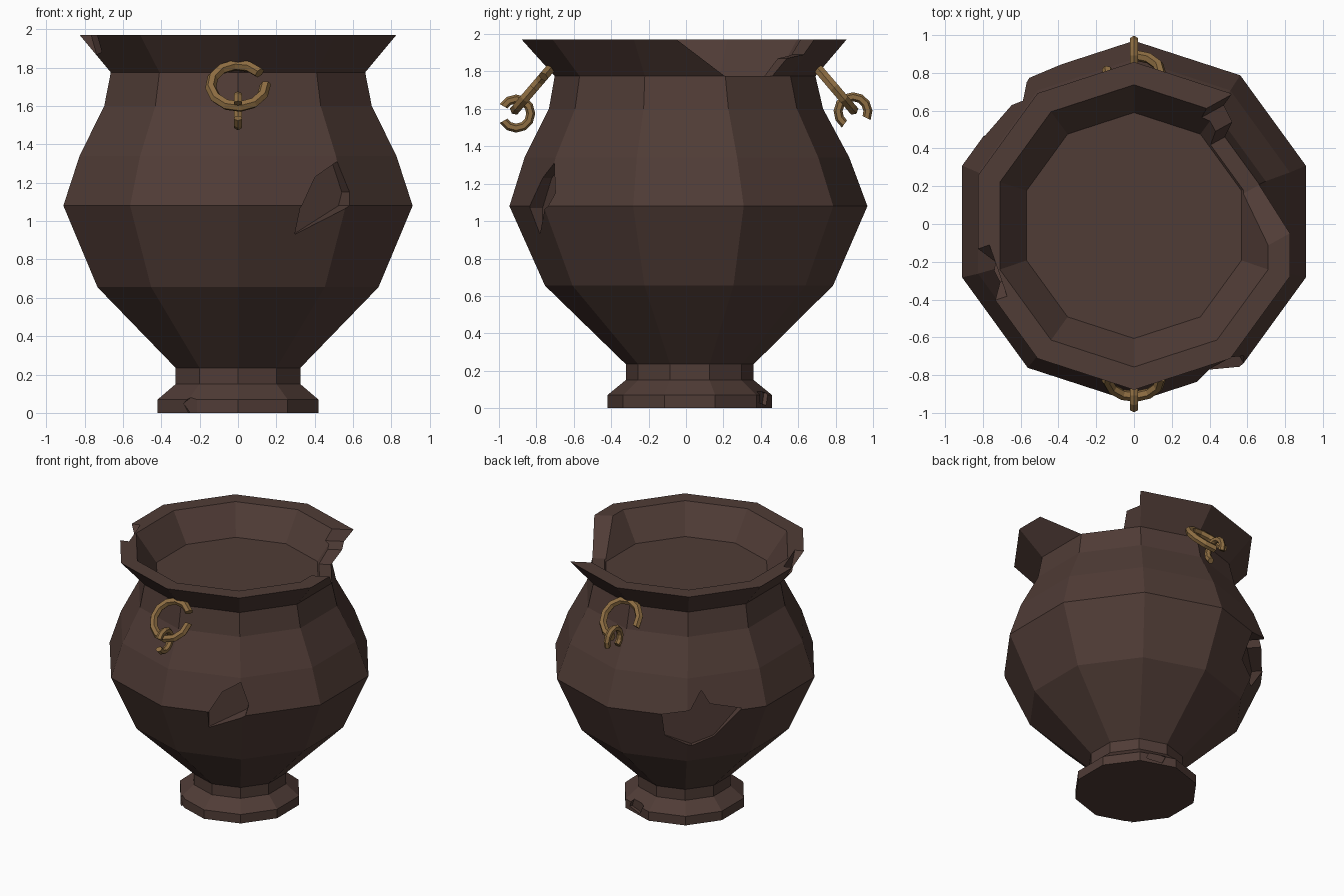
import bpy, bmesh
from math import sin, cos, radians, pi
from mathutils import Vector

if "Cube" in bpy.data.objects:
    bpy.data.objects.remove(bpy.data.objects["Cube"])

SIDES = 10


def material(name, color):
    m = bpy.data.materials.new(name)
    m.diffuse_color = (*color, 1)
    m.use_nodes = True
    m.node_tree.nodes["Principled BSDF"].inputs["Base Color"].default_value = m.diffuse_color
    return m


CLAY = material("dark_clay", (0.08, 0.045, 0.037))
BRASS = material("aged_brass", (0.27, 0.155, 0.055))


def make_object(name, bm, mat=None):
    bmesh.ops.recalc_face_normals(bm, faces=bm.faces)
    mesh = bpy.data.meshes.new(name)
    bm.to_mesh(mesh)
    bm.free()
    ob = bpy.data.objects.new(name, mesh)
    bpy.context.collection.objects.link(ob)
    if mat:
        mesh.materials.append(mat)
    return ob


def bridge(bm, a, b):
    n = len(a)
    for i in range(n):
        bm.faces.new((a[i], a[(i + 1) % n], b[(i + 1) % n], b[i]))


def skin(name, rings, mat=None):
    """Closed solid through a list of equal-sized point rings."""
    bm = bmesh.new()
    loops = [[bm.verts.new(p) for p in ring] for ring in rings]
    for a, b in zip(loops, loops[1:]):
        bridge(bm, a, b)
    bm.faces.new(loops[0])
    bm.faces.new(loops[-1])
    return make_object(name, bm, mat)


def chip(ob, angle, r_in, outline):
    """Cut an outline (tangent, z) radially into ob, down to distance r_in."""
    a = radians(angle)
    n, t = Vector((cos(a), sin(a), 0)), Vector((-sin(a), cos(a), 0))
    rings = [[n * r + t * u + Vector((0, 0, z)) for u, z in outline]
             for r in (r_in, 1.3)]
    cutter = skin("chip_cutter", rings)
    cutter.hide_render = True
    mod = ob.modifiers.new("chip", 'BOOLEAN')
    mod.operation, mod.solver, mod.object = 'DIFFERENCE', 'EXACT', cutter
    dg = bpy.context.evaluated_depsgraph_get()
    mesh = bpy.data.meshes.new_from_object(ob.evaluated_get(dg))
    ob.modifiers.clear()
    ob.data = mesh
    bpy.data.objects.remove(cutter)


# Pot body: (radius, z, y offset) from foot to rim, then inside down to the fill
profile = [(0.44, 0, 0.02), (0.44, 0.07, 0.02), (0.342, 0.15, 0.02),
           (0.342, 0.235, 0.02), (0.77, 0.655, 0.016), (0.957, 1.08, 0.013),
           (0.868, 1.34, 0.005), (0.733, 1.60, 0), (0.697, 1.775, -0.005),
           (0.868, 1.97, -0.01), (0.747, 1.97, -0.01), (0.598, 1.76, -0.008)]
pot = skin("pot_body",
           [[(r * sin(2 * pi * i / SIDES), r * cos(2 * pi * i / SIDES) + yc, z)
             for i in range(SIDES)] for r, z, yc in profile], CLAY)

# Broken rim, right side and left side
chip(pot, 29, 0.5, [(-0.49, 2.0), (-0.14, 1.775), (0.17, 1.775),
                    (0.22, 1.87), (0.32, 1.89), (0.36, 2.0)])
chip(pot, 199, 0.76, [(-0.17, 2.0), (-0.05, 1.86), (0.06, 1.88), (0.17, 2.0)])
# Belly chips, front right and back left
chip(pot, -61, 0.81, [(-0.12, 0.93), (0.15, 1.08), (0.17, 1.15),
                      (0.11, 1.31), (-0.02, 1.23), (-0.12, 1.07)])
chip(pot, 132, 0.80, [(-0.28, 1.08), (-0.08, 1.13), (0, 1.25), (0.06, 1.15),
                      (0.29, 1.09), (0.1, 0.86), (-0.06, 0.80), (-0.25, 0.88)])
# Foot chips
chip(pot, 72, 0.415, [(-0.08, 0.03), (0.04, 0.015), (0.07, 0.08), (-0.05, 0.11)])
chip(pot, 235, 0.41, [(-0.06, 0.05), (0.0, -0.02), (0.07, 0.03), (0.05, 0.12)])


def broken_ring(name, center, u, v, major, minor, start, end):
    """Open six-sided tube along an arc in the plane of u and v."""
    c, u, v = Vector(center), Vector(u).normalized(), Vector(v).normalized()
    w = u.cross(v)
    steps = max(3, round((end - start) / 30))
    rings = []
    for i in range(steps + 1):
        a = radians(start + (end - start) * i / steps)
        d = u * cos(a) + v * sin(a)
        rings.append([c + d * (major + minor * cos(k * pi / 3))
                      + w * minor * sin(k * pi / 3) for k in range(6)])
    return skin(name, rings, BRASS)


# Handles: a leaning broken ring with a small broken link hung from it
broken_ring("front_handle_ring", (0, -0.82, 1.705), (1, 0, 0),
            (0, 0.65, 0.76), 0.143, 0.029, 38, 363)
broken_ring("front_hanging_link", (0, -0.908, 1.575), (0, 1, 0),
            (0, 0, 1), 0.078, 0.024, -150, 150)
broken_ring("back_handle_ring", (0, 0.80, 1.705), (-1, 0, 0),
            (0, -0.65, 0.76), 0.143, 0.029, -10, 268)
broken_ring("back_hanging_link", (0, 0.893, 1.585), (0, 1, 0),
            (0, 0, 1), 0.08, 0.024, -25, 235)
